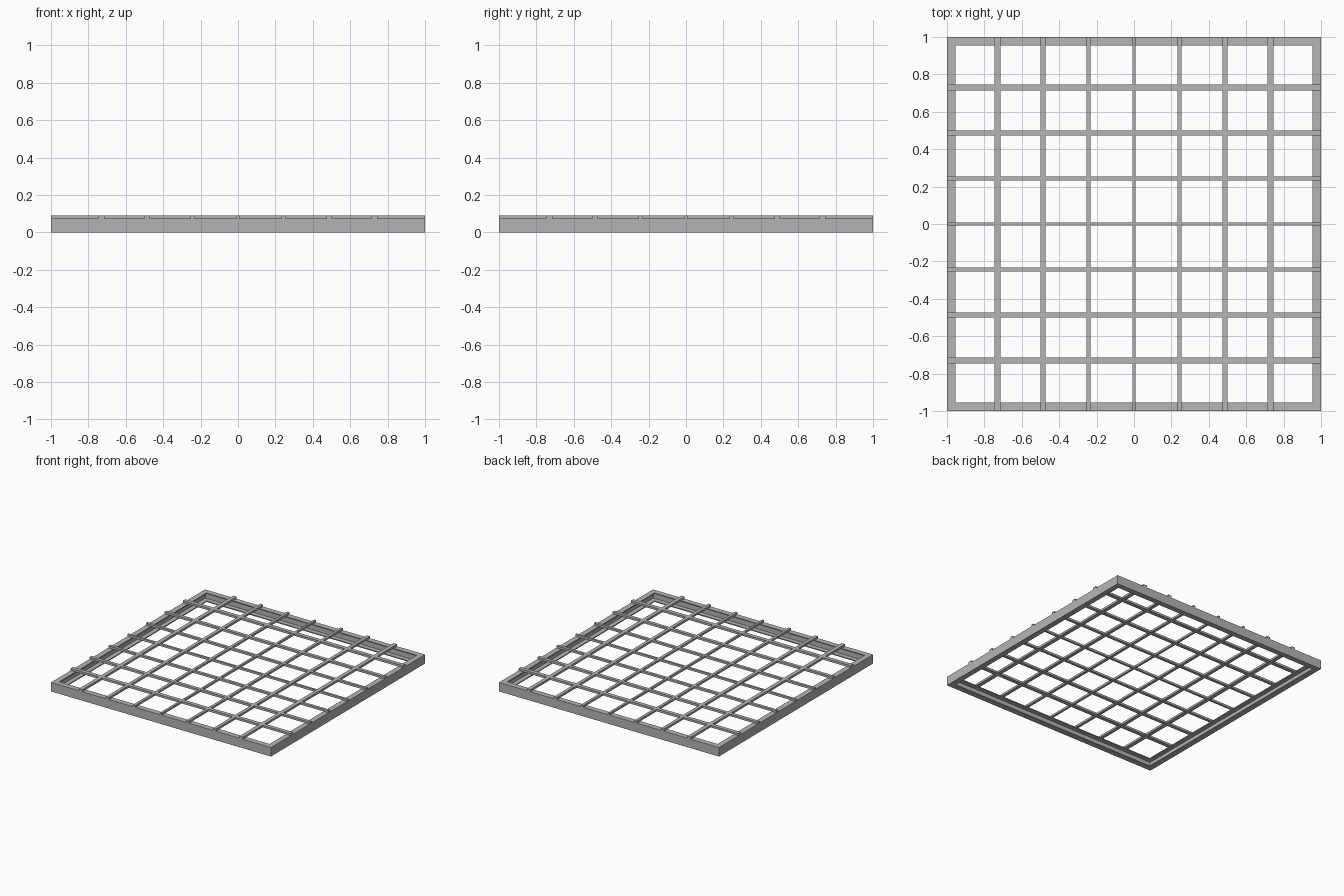
import bpy
import bmesh
from mathutils import Matrix, Vector

if "Cube" in bpy.data.objects:
    bpy.data.objects.remove(bpy.data.objects["Cube"], do_unlink=True)

HALF = 1.0          # half the outer width
FRAME_TOP = 0.074
GRID_TOP = 0.091
FLANGE = 0.045
WALL = 0.008
PITCH = 0.243

steel = bpy.data.materials.new("grey_steel")
steel.use_nodes = True
grey = (0.46, 0.46, 0.46, 1)
steel.diffuse_color = grey
steel.node_tree.nodes["Principled BSDF"].inputs["Base Color"].default_value = grey


def finish(bm, name):
    bmesh.ops.recalc_face_normals(bm, faces=bm.faces)
    mesh = bpy.data.meshes.new(name)
    bm.to_mesh(mesh)
    bm.free()
    mesh.materials.append(steel)
    obj = bpy.data.objects.new(name, mesh)
    bpy.context.collection.objects.link(obj)
    return obj


# Outer frame: an inward-facing channel profile (inset, height), mitred at the corners
profile = [(0, 0), (FLANGE, 0), (FLANGE, WALL), (WALL, WALL),
           (WALL, FRAME_TOP - WALL), (FLANGE, FRAME_TOP - WALL),
           (FLANGE, FRAME_TOP), (0, FRAME_TOP)]
corners = [(-1, -1), (1, -1), (1, 1), (-1, 1)]
bm = bmesh.new()
rings = [[bm.verts.new((sx * (HALF - inset), sy * (HALF - inset), z))
          for inset, z in profile] for sx, sy in corners]
for i, ring in enumerate(rings):
    following = rings[(i + 1) % len(rings)]
    for j in range(len(profile)):
        k = (j + 1) % len(profile)
        bm.faces.new((ring[j], ring[k], following[k], following[j]))
finish(bm, "channel_frame")


# Grid bars: a little wider towards the edges, lying on the frame
def add_bars(name, along_x):
    bm = bmesh.new()
    height = GRID_TOP - FRAME_TOP
    for i in range(-3, 4):
        width = 0.017 + 0.005 * abs(i)
        size = Vector((2 * HALF, width, height))
        place = Vector((0, i * PITCH, FRAME_TOP + height / 2))
        if not along_x:
            size.x, size.y = size.y, size.x
            place.x, place.y = place.y, place.x
        bmesh.ops.create_cube(
            bm, size=1, matrix=Matrix.Translation(place) @ Matrix.Diagonal(size).to_4x4())
    return finish(bm, name)


add_bars("cross_bars", True)
add_bars("long_bars", False)
